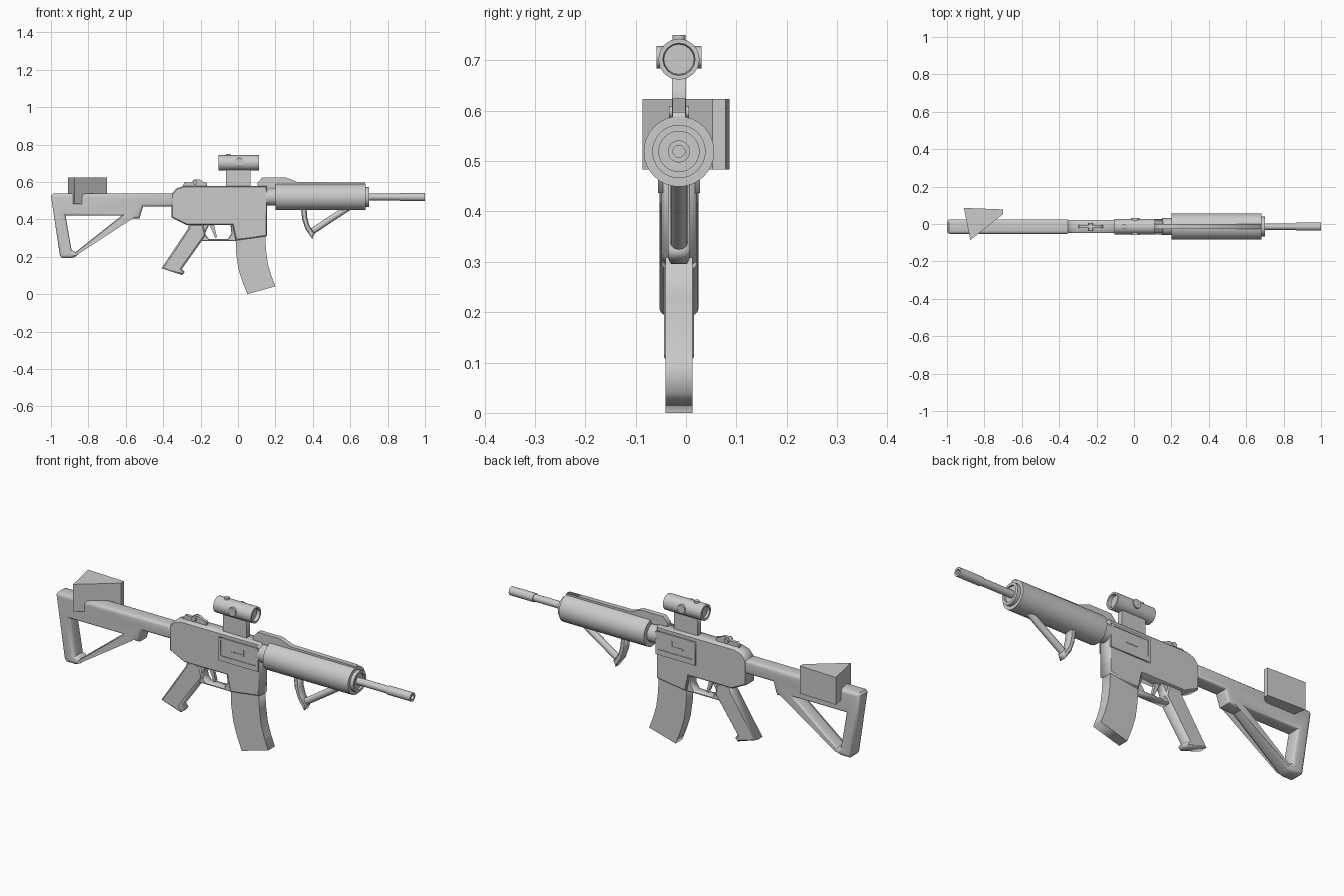
import bpy, bmesh, math
from mathutils import Vector

if "Cube" in bpy.data.objects:
    bpy.data.objects.remove(bpy.data.objects["Cube"])

Y0 = -0.014  # side-to-side centre plane of the body


def finish(ob, smooth=True):
    bpy.ops.object.select_all(action='DESELECT')
    ob.select_set(True)
    bpy.context.view_layer.objects.active = ob
    if ob.type == 'CURVE':
        bpy.ops.object.convert(target='MESH')
        ob = bpy.context.object
        bm = bmesh.new()
        bm.from_mesh(ob.data)
        bmesh.ops.remove_doubles(bm, verts=bm.verts, dist=1e-5)
        bmesh.ops.recalc_face_normals(bm, faces=bm.faces)
        bm.to_mesh(ob.data)
        bm.free()
    if smooth:
        bpy.ops.object.shade_smooth_by_angle(angle=math.radians(35))
    return ob


def plate(name, loops, half, bevel=0.0, res=0, y=Y0):
    """Side profile (x, z) with optional holes, extruded across the body."""
    cu = bpy.data.curves.new(name, 'CURVE')
    cu.dimensions = '2D'
    cu.fill_mode = 'BOTH'
    cu.extrude = half - bevel
    cu.bevel_depth = bevel
    cu.bevel_resolution = res
    cu.offset = -bevel
    for pts in loops:
        sp = cu.splines.new('POLY')
        sp.points.add(len(pts) - 1)
        for p, (x, z) in zip(sp.points, pts):
            p.co = (x, z, 0, 1)
        sp.use_cyclic_u = True
    ob = bpy.data.objects.new(name, cu)
    bpy.context.collection.objects.link(ob)
    ob.rotation_euler = (math.pi / 2, 0, 0)
    ob.location = (0, y, 0)
    return finish(ob, res > 0)


def lathe(name, profile, origin, axis=(1, 0, 0), n=32, turn=0.0):
    """Profile of (distance, radius) turned around an axis."""
    bm = bmesh.new()
    rings = []
    for d, r in profile:
        rings.append([bm.verts.new((r * math.cos(turn + math.tau * i / n),
                                    r * math.sin(turn + math.tau * i / n), d)) for i in range(n)])
    for a, b in zip(rings, rings[1:]):
        for i in range(n):
            j = (i + 1) % n
            bm.faces.new((a[i], a[j], b[j], b[i]))
    bm.faces.new(rings[0])
    bm.faces.new(rings[-1])
    bmesh.ops.recalc_face_normals(bm, faces=bm.faces)
    me = bpy.data.meshes.new(name)
    bm.to_mesh(me)
    bm.free()
    ob = bpy.data.objects.new(name, me)
    bpy.context.collection.objects.link(ob)
    ob.rotation_euler = Vector(axis).to_track_quat('Z', 'Y').to_euler()
    ob.location = origin
    return finish(ob)


# Skeleton stock with triangular opening and rounded edges
plate("stock", [
    [(-1, .525), (-.99, .537), (-.345, .537), (-.345, .468), (-.507, .468), (-.527, .405),
     (-.607, .405), (-.87, .2), (-.89, .193), (-.94, .193), (-.952, .205)],
    [(-.922, .42), (-.622, .42), (-.868, .225), (-.89, .235)]], .039, .016, 2)

# Cheek wedge: upright prism over the stock
bm = bmesh.new()
base = [bm.verts.new((x, y, .483)) for x, y in
        [(-.91, .086), (-.875, -.086), (-.70, .053), (-.70, .078)]]
face = bm.faces.new(base)
up = bmesh.ops.extrude_face_region(bm, geom=[face])
bmesh.ops.translate(bm, vec=(0, 0, .14), verts=[g for g in up['geom'] if isinstance(g, bmesh.types.BMVert)])
bmesh.ops.recalc_face_normals(bm, faces=bm.faces)
me = bpy.data.meshes.new("cheek_wedge")
bm.to_mesh(me)
bm.free()
bpy.context.collection.objects.link(bpy.data.objects.new("cheek_wedge", me))

# Receiver with magazine well
plate("receiver", [
    [(-.355, .41), (-.355, .535), (-.33, .565), (-.29, .578), (.155, .578), (.155, .31),
     (-.012, .287), (-.03, .37), (-.275, .37)]], .035, .006)
# Side cover panels, both sides
for side, s in (("right", -1), ("left", 1)):
    plate("side_panel_" + side, [[(-.072, .437), (-.072, .556), (.152, .556), (.152, .437)],
                                 [(-.06, .464), (.14, .464), (.14, .545), (-.06, .545)]],
          .006, y=Y0 + s * .036)
    plate("port_cover_" + side, [[(-.06, .464), (.14, .464), (.14, .545), (-.06, .545)]],
          .005, y=Y0 + s * .034)
    plate("port_latch_" + side, [[(0, .49), (.07, .49), (.07, .525), (.06, .525), (.06, .5), (0, .5)]],
          .005, y=Y0 + s * .036)

# Pistol grip
plate("pistol_grip", [
    [(-.262, .375), (-.268, .35), (-.408, .138), (-.298, .102), (-.285, .118), (-.3, .135),
     (-.172, .315), (-.185, .375)]], .03, .008)
# Trigger guard and trigger
plate("trigger_guard", [
    [(-.2, .38), (-.2, .283), (-.005, .283), (-.005, .38)],
    [(-.155, .37), (-.04, .37), (-.035, .325), (-.055, .294), (-.155, .294), (-.178, .325)]], .024, .004)
plate("trigger", [
    [(-.155, .375), (-.13, .375), (-.122, .345), (-.112, .305), (-.122, .3), (-.137, .335)]], .008)

# Curved magazine
plate("magazine", [
    [(-.013, .31), (-.01, .22), (.002, .135), (.024, .065), (.05, 0), (.2, .042), (.178, .1),
     (.16, .16), (.15, .235), (.145, .32)]], .027)

# Handguard, barrel
lathe("handguard", [(.15, .045), (.2, .045), (.2, .07), (.682, .07), (.682, .053), (.7, .053), (.7, .04),
                    (.69, .04)], (0, Y0, .519))
lathe("barrel", [(.68, .018), (.865, .018), (.865, .022), (1, .022), (1, .012), (.94, .012)],
      (0, Y0, .519), n=20)
# Top rail and gas tube
plate("top_rail", [
    [(.105, .57), (.105, .595), (.13, .624), (.255, .624), (.315, .6), (.68, .596), (.68, .57)]], .013)

# Folding foregrip: curved blade and strut
plate("foregrip_blade", [
    [(.335, .47), (.343, .4), (.362, .345), (.397, .296), (.41, .325), (.382, .365), (.37, .41),
     (.366, .47)]], .022, .006)
d = Vector((.22, 0, .145))
lathe("foregrip_strut", [(0, .017), (d.length, .017)], (.392, Y0, .333), d, n=16)

# Scope mount and scope
plate("scope_mount", [[(-.065, .57), (-.065, .68), (.068, .68), (.068, .57)]], .014)
lathe("scope", [(-.09, .03), (-.103, .03), (-.103, .041), (.112, .041), (.112, .032), (.095, .03)],
      (0, Y0, .702), n=16)
lathe("scope_side_knobs", [(-.045, .022), (.045, .022)], (.007, Y0, .706), (0, 1, 0), n=16)
lathe("scope_top_knob", [(0, .013), (.048, .013)], (-.052, Y0, .702), (0, 0, 1), n=12)

# Rear sight leaf with pivot knob
plate("rear_sight", [
    [(-.3, .57), (-.285, .6), (-.25, .597), (-.235, .612), (-.205, .612), (-.185, .6), (-.165, .595),
     (-.165, .57)]], .008)
lathe("sight_pivot", [(-.02, .012), (.02, .012)], (-.23, Y0, .597), (0, 1, 0), n=12)
